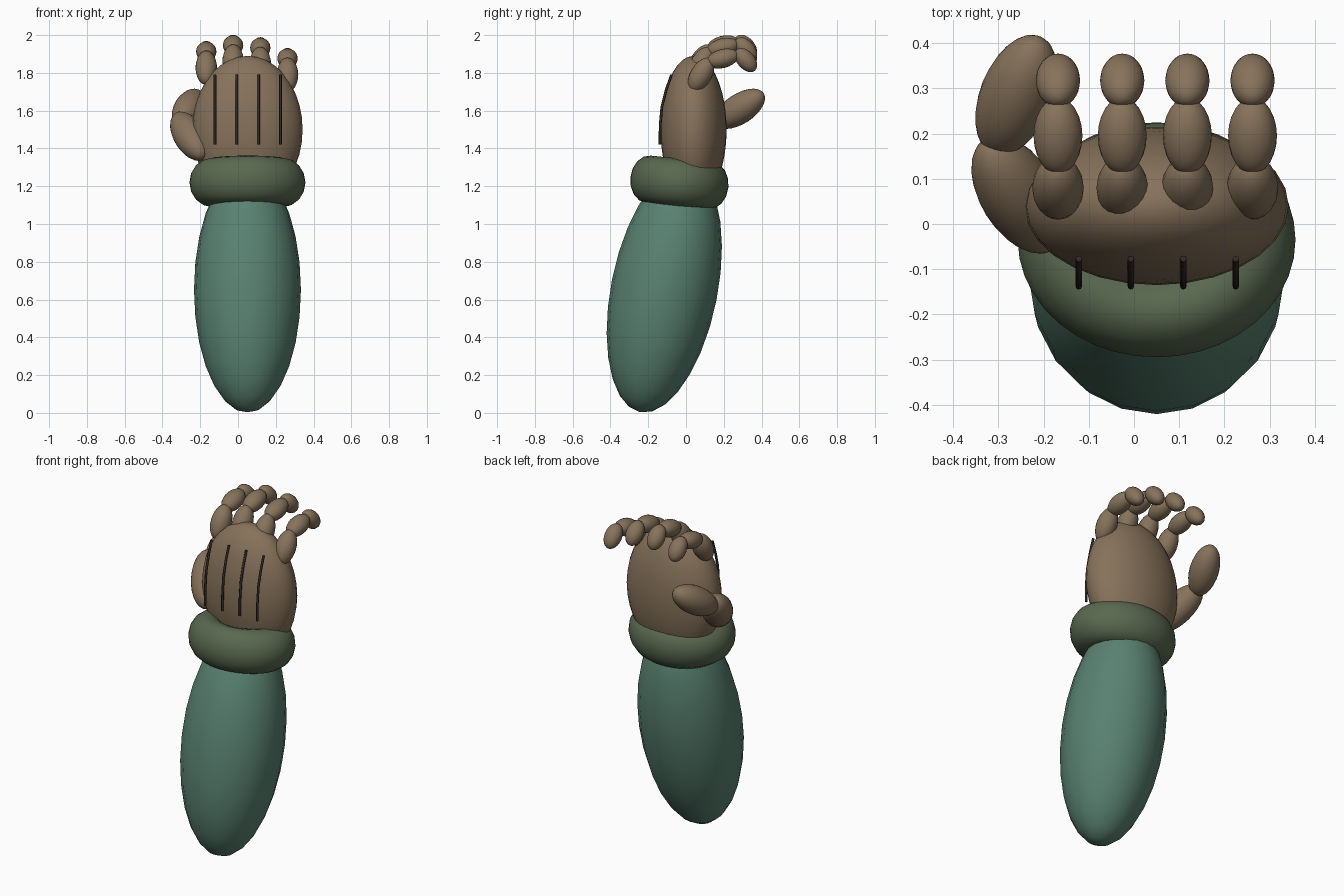
import bpy
from math import radians, sin, cos
from mathutils import Vector

if "Cube" in bpy.data.objects:
    bpy.data.objects.remove(bpy.data.objects["Cube"])


def material(name, rgb):
    m = bpy.data.materials.new(name)
    m.diffuse_color = (*rgb, 1)
    m.use_nodes = True
    m.node_tree.nodes["Principled BSDF"].inputs["Base Color"].default_value = m.diffuse_color
    return m


SLEEVE = material("sleeve_teal", (0.10, 0.22, 0.165))
CUFF = material("cuff_green", (0.10, 0.14, 0.08))
HAND = material("hand_tan", (0.24, 0.17, 0.105))
DARK = material("tendon_dark", (0.03, 0.022, 0.016))


def finish(ob, name, mat):
    ob.name = name
    ob.data.materials.append(mat)
    bpy.ops.object.shade_smooth()
    return ob


def ellipsoid(name, centre, radii, axis, mat, seg=24, rings=14):
    """Ellipsoid whose local z points along axis (x stays sideways)."""
    bpy.ops.mesh.primitive_uv_sphere_add(segments=seg, ring_count=rings, radius=1, location=centre)
    ob = bpy.context.object
    ob.scale = radii
    ob.rotation_euler = Vector(axis).to_track_quat('Z', 'Y').to_euler()
    return finish(ob, name, mat)


# forearm leaning back towards the wrist
t = radians(11.25)
arm = ellipsoid("forearm", (0.05, -0.115, 0.652), (0.283, 0.282, 0.661), (0, 0, 1), SLEEVE, 20, 14)
arm.rotation_euler = (-t, 0, 0)

# rolled cuff
bpy.ops.mesh.primitive_torus_add(major_segments=40, minor_segments=16, major_radius=0.195,
                                 minor_radius=0.112, location=(0.05, -0.035, 1.22),
                                 rotation=(radians(-6), 0, 0))
bpy.context.object.scale = (1, 0.85, 1.12)
finish(bpy.context.object, "cuff", CUFF)

# palm
palm = ellipsoid("palm", (0.05, 0.04, 1.5), (0.292, 0.175, 0.39), (0, 0, 1), HAND, 28, 18)

# four curled fingers: x position and height offset
for i, (x, dz) in enumerate([(-0.168, 0.037), (-0.026, 0.07), (0.118, 0.057), (0.262, 0)]):
    n = f"finger_{i + 1}_"
    ellipsoid(n + "base", (x, 0.08, 1.79 + dz), (0.057, 0.057, 0.1), (0, 0.5, 0.86), HAND, 20, 12)
    ellipsoid(n + "middle", (x, 0.195, 1.876 + dz), (0.054, 0.05, 0.087), (0, 0.95, 0.25), HAND, 20, 12)
    ellipsoid(n + "tip", (x, 0.317, 1.868 + dz), (0.049, 0.047, 0.074), (0, 0.6, -0.7), HAND, 20, 12)

# thumb
ellipsoid("thumb_base", (-0.255, 0.065, 1.465), (0.085, 0.085, 0.175), (-0.4, 0.65, 0.65), HAND)
ellipsoid("thumb_tip", (-0.26, 0.285, 1.61), (0.08, 0.08, 0.157), (0.32, 0.79, 0.52), HAND)

# thin tendon rods on the back of the hand
for i, x in enumerate((-0.122, -0.007, 0.109, 0.225)):
    cu = bpy.data.curves.new(f"tendon_{i + 1}", 'CURVE')
    cu.dimensions = '3D'
    cu.bevel_depth = 0.007
    cu.bevel_resolution = 2
    cu.use_fill_caps = True
    sp = cu.splines.new('POLY')
    pts = [(-0.138, 1.42), (-0.137, 1.52), (-0.128, 1.62), (-0.105, 1.71), (-0.077, 1.79)]
    sp.points.add(len(pts) - 1)
    for p, (y, z) in zip(sp.points, pts):
        p.co = (x, y, z, 1)
    cu.materials.append(DARK)
    bpy.context.collection.objects.link(bpy.data.objects.new(cu.name, cu))
